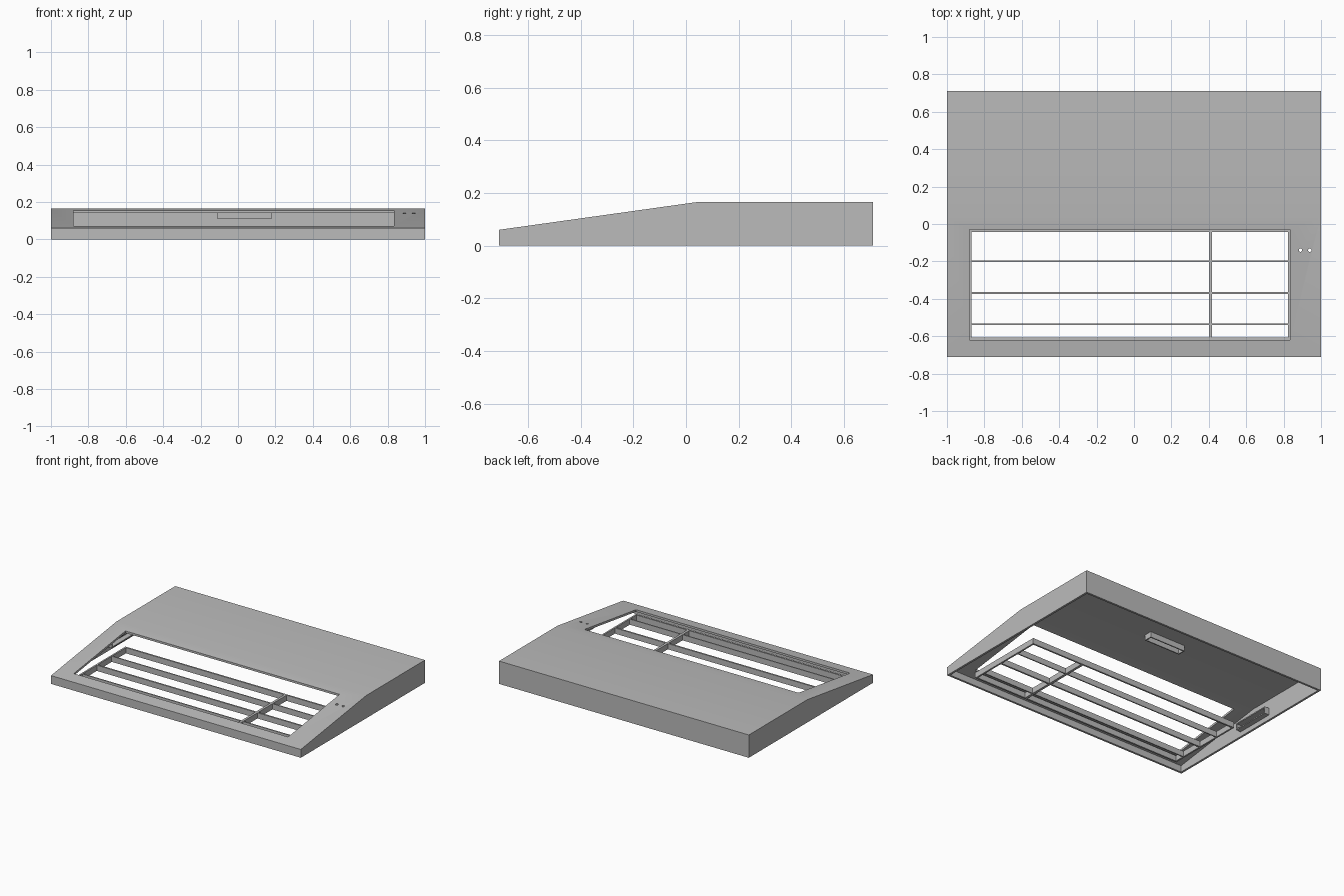
import bpy
import bmesh

cube = bpy.data.objects.get("Cube")
if cube:
    bpy.data.objects.remove(cube, do_unlink=True)

grey = bpy.data.materials.new("plain_grey")
grey.use_nodes = True
COLOUR = (0.5, 0.5, 0.5, 1)
grey.diffuse_color = COLOUR
grey.node_tree.nodes["Principled BSDF"].inputs["Base Color"].default_value = COLOUR


def finish(name, bm):
    bmesh.ops.recalc_face_normals(bm, faces=bm.faces)
    mesh = bpy.data.meshes.new(name)
    bm.to_mesh(mesh)
    bm.free()
    mesh.materials.append(grey)
    obj = bpy.data.objects.new(name, mesh)
    bpy.context.collection.objects.link(obj)
    return obj


def add_box(bm, low, high):
    verts = bmesh.ops.create_cube(bm, size=1)["verts"]
    for v in verts:
        v.co = [h if c > 0 else l for c, l, h in zip(v.co, low, high)]


def wedge(name, half_width, profile):
    """Side profile of (y, z) points extruded across x."""
    bm = bmesh.new()
    face = bm.faces.new([bm.verts.new((-half_width, y, z)) for y, z in profile])
    side = bmesh.ops.extrude_face_region(bm, geom=[face])["geom"]
    for v in side:
        if isinstance(v, bmesh.types.BMVert):
            v.co.x = half_width
    return finish(name, bm)


def cut(target, cutter):
    mod = target.modifiers.new("cut", 'BOOLEAN')
    mod.operation = 'DIFFERENCE'
    mod.solver = 'EXACT'
    mod.object = cutter
    bpy.context.view_layer.objects.active = target
    bpy.ops.object.modifier_apply(modifier=mod.name)
    bpy.data.objects.remove(cutter, do_unlink=True)


# Hollow, open-bottomed shell with a sloping front
D, T = 0.71, 0.015
shell = wedge("case_shell", 1.0,
              [(-D, 0), (D, 0), (D, 0.165), (0.04, 0.165), (-D, 0.06)])
cut(shell, wedge("hollow_cutter", 1 - T,
                 [(T - D, -0.1), (D - T, -0.1), (D - T, 0.15),
                  (0.04, 0.15), (T - D, 0.047)]))

# Large opening in the slope
X0, X1, Y0, Y1 = -0.88, 0.835, -0.62, -0.03
bm = bmesh.new()
add_box(bm, (X0, Y0, 0.03), (X1, Y1, 0.3))
cut(shell, finish("opening_cutter", bm))

# Two small indicator holes
for x in (0.89, 0.94):
    bm = bmesh.new()
    bmesh.ops.create_cone(bm, cap_ends=True, segments=16,
                          radius1=0.009, radius2=0.009, depth=0.4)
    bmesh.ops.translate(bm, verts=bm.verts, vec=(x, -0.14, 0.15))
    cut(shell, finish("hole_cutter", bm))

bpy.ops.object.select_all(action='DESELECT')
shell.select_set(True)
bpy.context.view_layer.objects.active = shell
bpy.ops.object.shade_smooth_by_angle(angle=0.5)

# Support grid beneath the opening
B, TOP = 0.012, 0.042
bm = bmesh.new()
for y, w in ((Y0, B), (-0.54, 0.008), (-0.375, B), (-0.204, 0.008), (Y1 - B, B)):
    add_box(bm, (X0, y, 0.001), (X1, y + w, TOP))
for x, w in ((X0, B), (0.4, 0.018), (X1 - B, B)):
    add_box(bm, (x, Y0, 0.001), (x + w, Y1, TOP))
finish("support_grid", bm)


# Hollow rectangular sockets inside the shell
def socket(name, centre, length, width, depth):
    """Ring of walls around a z axis, standing on the local origin."""
    bm = bmesh.new()
    a, b, t = length / 2, width / 2, 0.008
    for s in (-1, 1):
        add_box(bm, (-a, s * (b - t / 2) - t / 2, 0), (a, s * (b - t / 2) + t / 2, depth))
        add_box(bm, (s * (a - t / 2) - t / 2, -b, 0), (s * (a - t / 2) + t / 2, b, depth))
    obj = finish(name, bm)
    obj.location = centre
    return obj


socket("ceiling_socket", (0.035, 0.355, 0.11), 0.29, 0.06, 0.042)
side = socket("side_socket", (-0.987, 0.055, 0.06), 0.29, 0.05, 0.04)
side.rotation_euler = (1.5708, 0, 1.5708)
